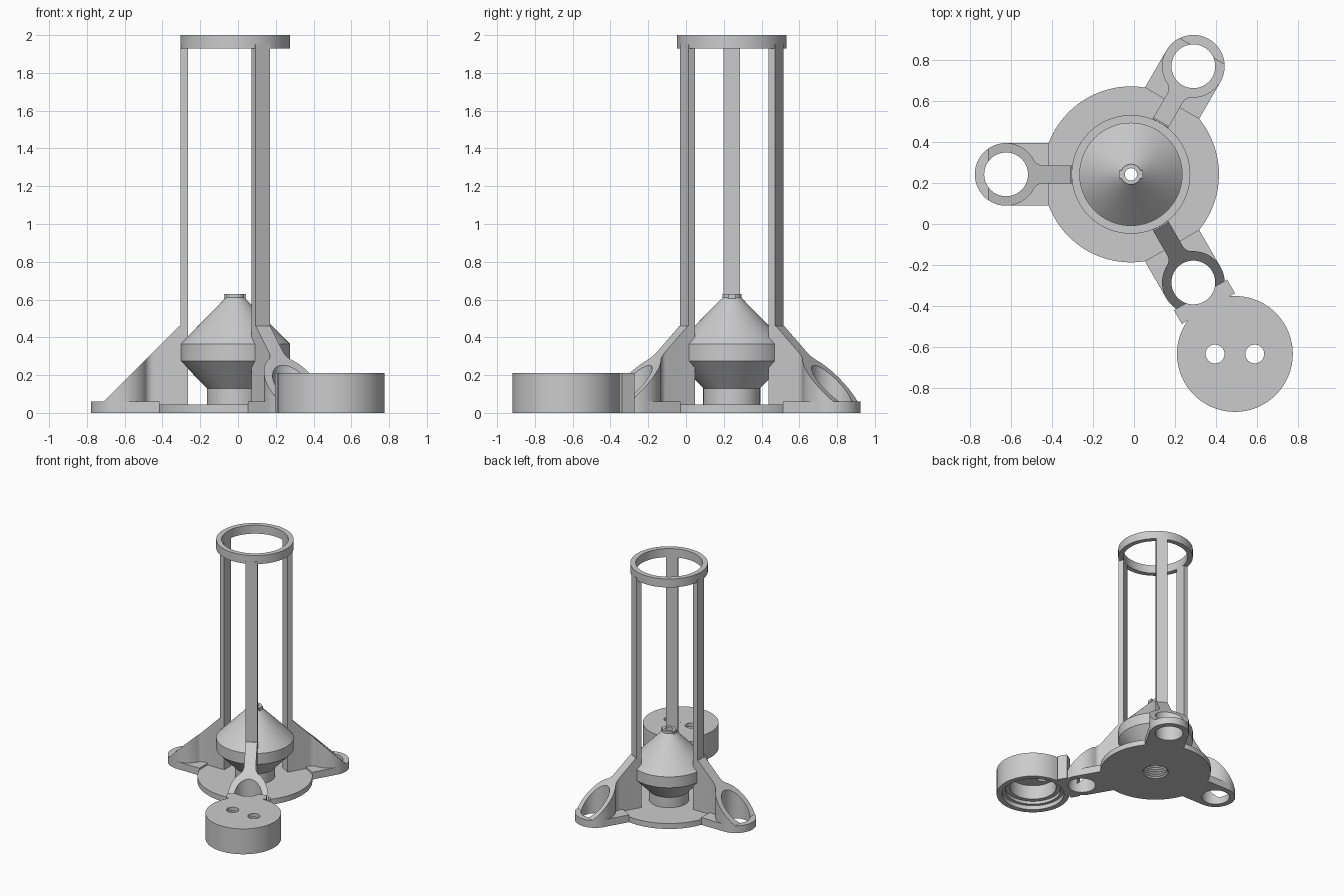
import bpy, bmesh
from math import sin, cos, pi, radians, atan2, hypot, sqrt
from mathutils import Matrix, Vector

cube = bpy.data.objects.get("Cube")
if cube:
    bpy.data.objects.remove(cube, do_unlink=True)

GREY = (0.6, 0.6, 0.6, 1)
grey = bpy.data.materials.new("plain grey")
grey.use_nodes = True
grey.diffuse_color = GREY
grey.node_tree.nodes["Principled BSDF"].inputs["Base Color"].default_value = GREY

CENTRE = Matrix.Translation((-0.015, 0.2425, 0))
DRUM = Matrix.Translation((0.493, -0.635, 0))
ARMS = {"left": 60, "right": 180, "front": -60}


def make(name, bm, place=CENTRE):
    bmesh.ops.recalc_face_normals(bm, faces=bm.faces)
    mesh = bpy.data.meshes.new(name)
    bm.to_mesh(mesh)
    bm.free()
    mesh.materials.append(grey)
    ob = bpy.data.objects.new(name, mesh)
    ob.matrix_world = place
    bpy.context.collection.objects.link(ob)
    return ob


def lathe(profile, steps=96):
    """Revolve a closed (radius, height) outline around z."""
    bm = bmesh.new()
    rings = [[bm.verts.new((r * cos(2 * pi * i / steps), r * sin(2 * pi * i / steps), z))
              for r, z in profile] for i in range(steps)]
    n = len(profile)
    for i in range(steps):
        a, b = rings[i], rings[(i + 1) % steps]
        for j in range(n):
            k = (j + 1) % n
            bm.faces.new((a[j], b[j], b[k], a[k]))
    return bm


def extrude(outline, z0, z1):
    bm = bmesh.new()
    face = bm.faces.new([bm.verts.new((x, y, z0)) for x, y in outline])
    new = bmesh.ops.extrude_face_region(bm, geom=[face])["geom"]
    for v in new:
        if isinstance(v, bmesh.types.BMVert):
            v.co.z = z1
    return bm


def arc(cx, cy, r, a0, a1, n):
    return [(cx + r * cos(a0 + (a1 - a0) * i / n), cy + r * sin(a0 + (a1 - a0) * i / n))
            for i in range(n + 1)]


def box(x0, x1, half, z0, z1):
    return extrude([(x0, -half), (x1, -half), (x1, half), (x0, half)], z0, z1)


def drill(ob, x, y, r):
    """Bore a vertical hole at a position in the object's own frame."""
    cutter = make("hole_cutter", extrude(arc(x, y, r, 0, 2 * pi, 64)[:-1], -1, 1), ob.matrix_world)
    cutter.hide_render = True
    mod = ob.modifiers.new("hole", 'BOOLEAN')
    mod.operation, mod.solver, mod.object = 'DIFFERENCE', 'EXACT', cutter
    bpy.context.view_layer.update()
    graph = bpy.context.evaluated_depsgraph_get()
    mesh = bpy.data.meshes.new_from_object(ob.evaluated_get(graph))
    ob.modifiers.clear()
    ob.data = mesh
    bpy.data.objects.remove(cutter, do_unlink=True)


# Round base with a threaded bore
thread = [(0.09 if i % 2 else 0.1, 0.12 - 0.01 * i) for i in range(13)]
make("base_plate", lathe([(0.1, 0), (0.43, 0), (0.43, 0.045), (0.1, 0.045)]))

# Hollow double-cone vessel
make("vessel", lathe([
    (0.15, 0.01), (0.15, 0.13), (0.29, 0.275), (0.29, 0.365), (0.05, 0.61),
    (0.05, 0.63), (0.03, 0.63), (0.03, 0.59), (0.26, 0.352), (0.26, 0.288),
    (0.11, 0.135)] + thread))
for side in (-1, 1):
    make("nozzle_lug", box(0.04, 0.058, 0.02, 0.605, 0.63),
         CENTRE @ Matrix.Rotation(0 if side > 0 else pi, 4, 'Z'))

# Top ring
make("top_ring", lathe([(0.25, 1.93), (0.29, 1.93), (0.29, 2), (0.25, 2)]))

# Arms: foot plate, sloped fin with sleeve, and tall strut
SLEEVE, R, BORE, HALF, FILLET = 0.61, 0.153, 0.107, 0.044, 0.05
fy = HALF + FILLET
fx = SLEEVE - sqrt((R + FILLET) ** 2 - fy ** 2)
lean = atan2(-fy, SLEEVE - fx)
upper = ([(0.25, HALF)] + arc(fx, fy, FILLET, -pi / 2, lean, 8)
         + arc(SLEEVE, 0, R, pi + lean, 0, 40)[1:])
fin_outline = upper + [(x, -y) for x, y in reversed(upper[:-1])]
foot_outline = [(0.401, -R)] + arc(SLEEVE, 0, R, -pi / 2, pi / 2, 48) + [(0.401, R)]

for side, angle in ARMS.items():
    place = CENTRE @ Matrix.Rotation(radians(angle), 4, 'Z')
    foot = make(side + "_foot", extrude(foot_outline, 0, 0.06), place)
    drill(foot, SLEEVE, 0, BORE)

    bm = extrude(fin_outline, 0.02, 0.6)
    cut = bmesh.ops.bisect_plane(bm, geom=bm.verts[:] + bm.edges[:] + bm.faces[:],
                                 plane_co=(0.695, 0, 0.06), plane_no=Vector((1, 0, 1)),
                                 clear_outer=True)
    rim = [e for e in cut["geom_cut"] if isinstance(e, bmesh.types.BMEdge)]
    bmesh.ops.contextual_create(bm, geom=rim)
    # Flatten the fin tip against the strut's outer face
    bmesh.ops.bisect_plane(bm, geom=bm.verts[:] + bm.edges[:] + bm.faces[:],
                           plane_co=(0, 0, 0.46), plane_no=(0, 0, 1), clear_outer=True)
    bmesh.ops.holes_fill(bm, edges=bm.edges[:])
    fin = make(side + "_fin", bm, place)
    drill(fin, SLEEVE, 0, BORE)

    make(side + "_strut", box(0.25, 0.29, HALF, 0.44, 1.95), place)

# Drum, open underneath, with two holes in its lid
drum = make("drum", lathe([
    (0.283, 0), (0.283, 0.21), (0.001, 0.21), (0.001, 0.18), (0.18, 0.18), (0.18, 0.06),
    (0.215, 0.06), (0.215, 0.035), (0.24, 0.035), (0.24, 0)]), DRUM)
for x in (-0.097, 0.097):
    drill(drum, x, 0, 0.046)

# Block joining the drum to the front sleeve
block = make("drum_joint", box(0.68, 0.757, 0.15, 0, 0.21),
             CENTRE @ Matrix.Rotation(radians(ARMS["front"]), 4, 'Z'))
drill(block, SLEEVE, 0, BORE)

# Smooth the round walls, keep the edges crisp
for ob in bpy.context.view_layer.objects:
    ob.select_set(ob.type == 'MESH')
bpy.context.view_layer.objects.active = drum
bpy.ops.object.shade_smooth_by_angle(angle=radians(25))
